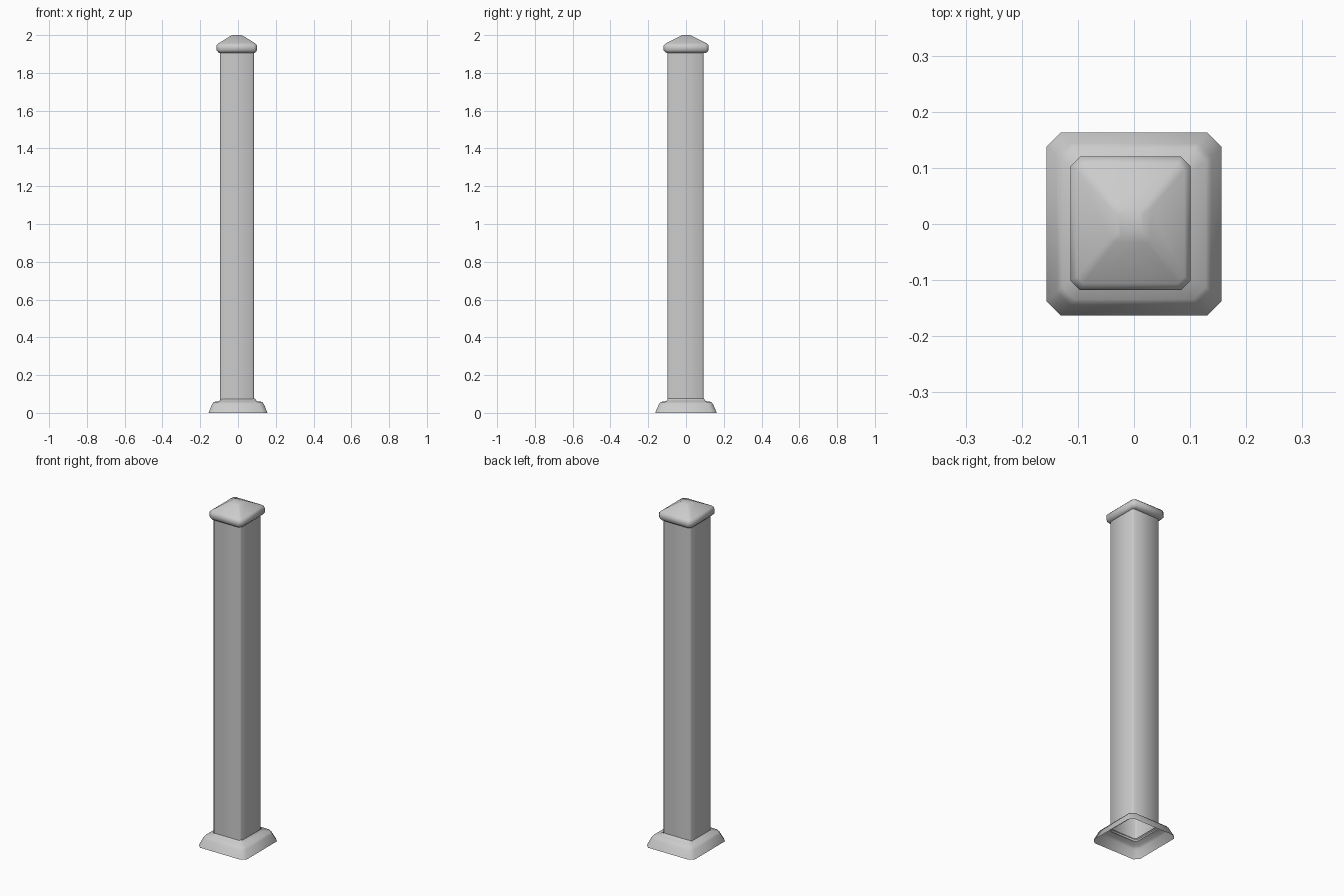
import bpy, bmesh, math

cube = bpy.data.objects.get("Cube")
if cube:
    bpy.data.objects.remove(cube)

grey = bpy.data.materials.new("painted_grey")
grey.use_nodes = True
colour = (0.6, 0.6, 0.6, 1)
grey.diffuse_color = colour
grey.node_tree.nodes["Principled BSDF"].inputs["Base Color"].default_value = colour


def loft(name, rings, cx, cy, capped=False):
    """Stack chamfered rectangles given as (z, half x, half y, chamfer)."""
    bm = bmesh.new()
    loops = []
    for z, hx, hy, c in rings:
        outline = []
        for sx, sy in ((1, 1), (-1, 1), (-1, -1), (1, -1)):
            pair = [(sx * hx, sy * (hy - c)), (sx * (hx - c), sy * hy)]
            outline += pair if sx * sy > 0 else pair[::-1]
        loops.append([bm.verts.new((cx + x, cy + y, z)) for x, y in outline])
    for low, high in zip(loops, loops[1:]):
        for i in range(len(low)):
            j = (i + 1) % len(low)
            bm.faces.new((low[i], low[j], high[j], high[i]))
    if capped:
        bm.faces.new(loops[-1])
    mesh = bpy.data.meshes.new(name)
    bm.to_mesh(mesh)
    bm.free()
    mesh.materials.append(grey)
    ob = bpy.data.objects.new(name, mesh)
    bpy.context.collection.objects.link(ob)
    bpy.ops.object.select_all(action="DESELECT")
    ob.select_set(True)
    bpy.context.view_layer.objects.active = ob
    bpy.ops.object.shade_smooth_by_angle(angle=math.radians(65))
    return ob


# Flared skirt, open underneath
loft("base_skirt", [(0, 0.156, 0.163, 0.025),
                    (0.045, 0.138, 0.144, 0.024),
                    (0.058, 0.128, 0.134, 0.022),
                    (0.062, 0.1, 0.105, 0.012),
                    (0.075, 0.09, 0.095, 0.008)], 0, 0)

# Hollow square shaft
loft("post", [(0.06, 0.09, 0.095, 0.008),
              (1.92, 0.09, 0.095, 0.008)], -0.005, -0.002)

# Overhanging cap with a low pyramid top
loft("cap", [(1.905, 0.088, 0.093, 0.008),
             (1.907, 0.097, 0.108, 0.014),
             (1.92, 0.107, 0.119, 0.017),
             (1.946, 0.107, 0.119, 0.017),
             (1.957, 0.096, 0.107, 0.012),
             (1.994, 0.036, 0.034, 0.008),
             (2.0, 0.022, 0.022, 0.006)], -0.006, 0.001, capped=True)
